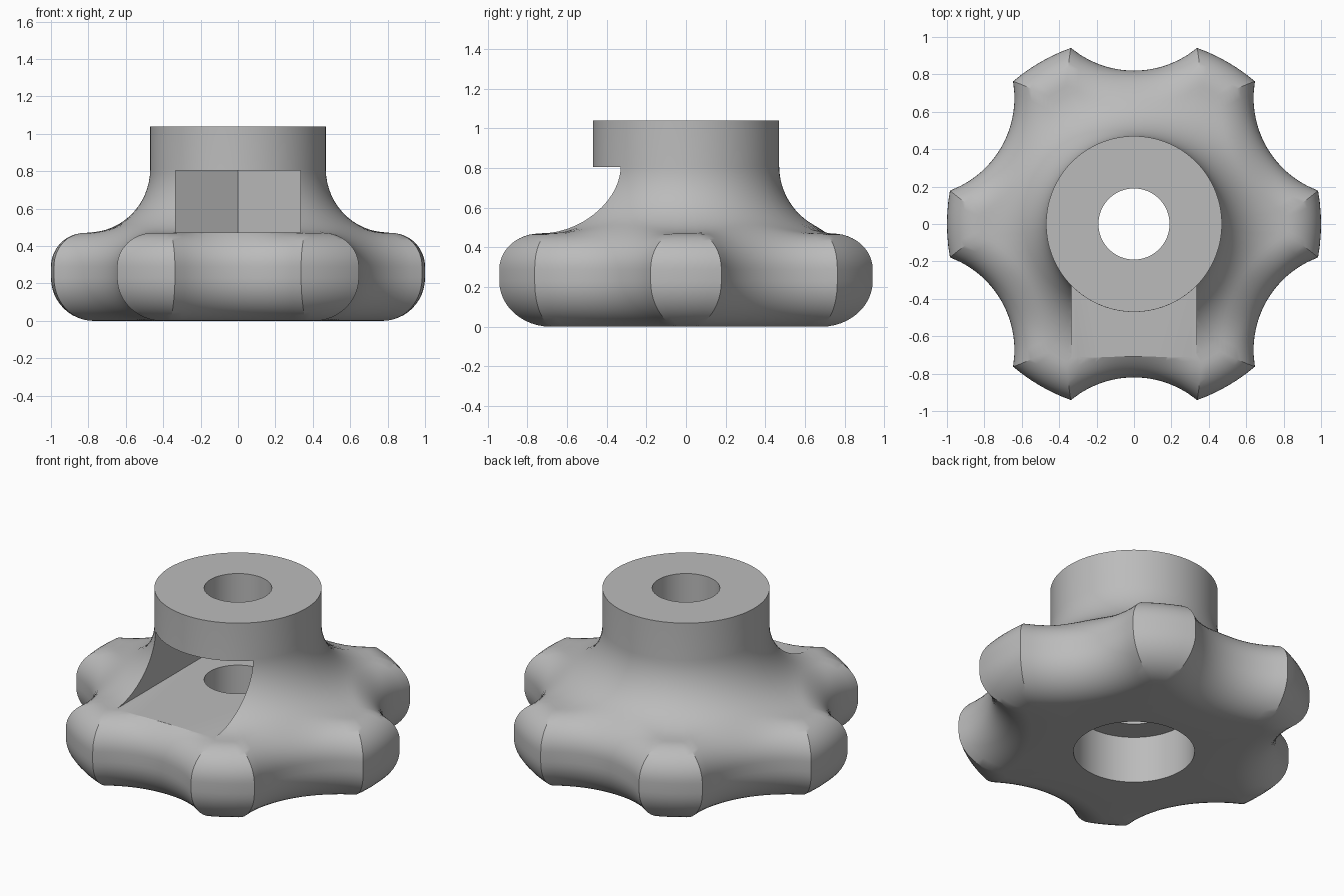
import bpy, bmesh
from math import sin, cos, acos, asin, sqrt, pi, radians

old = bpy.data.objects.get("Cube")
if old:
    bpy.data.objects.remove(old, do_unlink=True)

LOBES = 6
PITCH = 2 * pi / LOBES
RIM, SCALLOP, CENTER = 1.0, 0.53, 1.35      # outline arcs
TOP_FILLET, BOTTOM_FILLET = 0.18, 0.23
NECK, HEIGHT, DECK = 0.47, 1.04, 0.47
BORE, RECESS, RECESS_DEPTH = 0.19, 0.34, 0.29
FLARE = 0.34
LOBE_STEPS, SCALLOP_STEPS = 6, 18
STEPS = 12

material = bpy.data.materials.new("grey plastic")
material.use_nodes = True
grey = (0.5, 0.5, 0.5, 1)
material.diffuse_color = grey
material.node_tree.nodes["Principled BSDF"].inputs["Base Color"].default_value = grey


def new_object(name, bm):
    bmesh.ops.recalc_face_normals(bm, faces=bm.faces)
    mesh = bpy.data.meshes.new(name)
    bm.to_mesh(mesh)
    bm.free()
    mesh.materials.append(material)
    obj = bpy.data.objects.new(name, mesh)
    bpy.context.collection.objects.link(obj)
    return obj


def outline(inset):
    """Lobed outline moved inward, as (radius, angle) pairs."""
    outer, hollow = RIM - inset, SCALLOP + inset
    corner = acos((outer**2 + CENTER**2 - hollow**2) / (2 * outer * CENTER))
    half = PITCH / 2 - corner
    ring = []
    for k in range(LOBES):
        for i in range(LOBE_STEPS):
            ring.append((outer, k * PITCH - half + 2 * half * i / LOBE_STEPS))
        for i in range(SCALLOP_STEPS):
            off = -corner + 2 * corner * i / SCALLOP_STEPS
            radius = CENTER * cos(off) - sqrt(hollow**2 - (CENTER * sin(off))**2)
            ring.append((radius, (k + 0.5) * PITCH + off))
    return ring


def flare(radius):
    """Height of the hollow sweep from the deck up to the neck."""
    u = max(0, min(1, (NECK + FLARE - radius) / FLARE))
    return DECK + FLARE * (1 - sqrt(1 - u * u))


# Rings of (radius, angle, height), from the underside up and back down the bore
rings = []
for i in range(STEPS + 1):
    a = pi / 2 * i / STEPS
    rings.append([(r, t, BOTTOM_FILLET * (1 - cos(a)))
                  for r, t in outline(BOTTOM_FILLET * (1 - sin(a)))])
for i in range(STEPS + 1):
    a = pi / 2 * i / STEPS
    drop = TOP_FILLET * (1 - sin(a))
    rings.append([(r, t, flare(r) - drop)
                  for r, t in outline(TOP_FILLET * (1 - cos(a)))])
edge = outline(TOP_FILLET)
for i in range(1, STEPS + 3):
    s = (1 - i / (STEPS + 2))**2
    blend = [(NECK + (r - NECK) * s, t) for r, t in edge]
    rings.append([(r, t, flare(r)) for r, t in blend])
for radius, height in ((NECK, HEIGHT), (BORE, HEIGHT), (BORE, RECESS_DEPTH),
                       (RECESS, RECESS_DEPTH), (RECESS, 0)):
    rings.append([(radius, t, height) for r, t in edge])

bm = bmesh.new()
loops = [[bm.verts.new((r * cos(t), r * sin(t), z)) for r, t, z in ring] for ring in rings]
count = len(edge)
for j, low in enumerate(loops):
    high = loops[(j + 1) % len(loops)]
    for i in range(count):
        n = (i + 1) % count
        bm.faces.new((low[i], low[n], high[n], high[i]))
knob = new_object("knob", bm)

# Nut slot: hexagonal pocket open to the front
half = 0.335
tip = half / cos(pi / 6)
shape = ((-half, -1.2), (half, -1.2), (half, tip / 2), (0, tip), (-half, tip / 2))
bm = bmesh.new()
base = bm.faces.new([bm.verts.new((x, y, 0.472)) for x, y in shape])
lifted = bmesh.ops.extrude_face_region(bm, geom=[base])["geom"]
bmesh.ops.translate(bm, vec=(0, 0, 0.333),
                    verts=[v for v in lifted if isinstance(v, bmesh.types.BMVert)])
cutter = new_object("nut_slot_cutter", bm)
cutter.hide_render = True

cut = knob.modifiers.new("nut slot", "BOOLEAN")
cut.operation = "DIFFERENCE"
cut.solver = "EXACT"
cut.object = cutter
bpy.ops.object.select_all(action="DESELECT")
knob.select_set(True)
bpy.context.view_layer.objects.active = knob
bpy.ops.object.modifier_apply(modifier=cut.name)
bpy.data.objects.remove(cutter, do_unlink=True)
bpy.ops.object.shade_smooth_by_angle(angle=radians(25))
